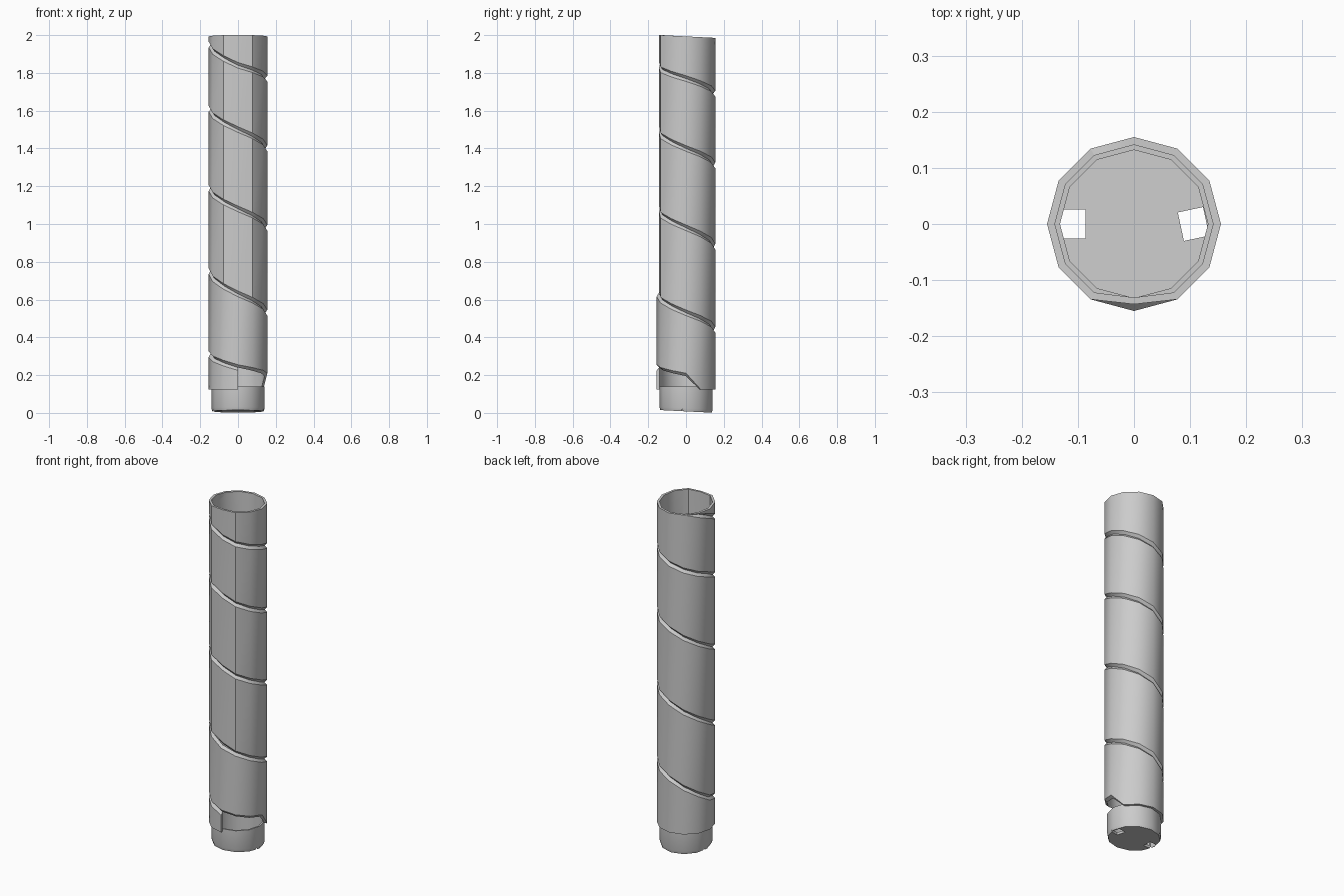
import bpy, bmesh, math
from mathutils import Matrix, Vector

if "Cube" in bpy.data.objects:
    bpy.data.objects.remove(bpy.data.objects["Cube"])

# Height of the helical seam at unwrapped angles (90 degree steps, descending)
SEAM = [2.04, 1.95, 1.84, 1.77, 1.69, 1.61, 1.50, 1.40, 1.31, 1.19, 1.08, 0.98,
        0.88, 0.75, 0.63, 0.53, 0.44, 0.31, 0.24, 0.195]


def seam(deg):
    t = (deg - 90) / 90
    if t < 0:
        return 3.0
    if t > len(SEAM) - 1:
        return 0.0
    i = min(int(t), len(SEAM) - 2)
    return SEAM[i] + (SEAM[i + 1] - SEAM[i]) * (t - i)


def finish(name, bm):
    bmesh.ops.recalc_face_normals(bm, faces=bm.faces[:])
    me = bpy.data.meshes.new(name)
    bm.to_mesh(me)
    bm.free()
    ob = bpy.data.objects.new(name, me)
    bpy.context.collection.objects.link(ob)
    return ob


def smooth(ob):
    bpy.ops.object.select_all(action='DESELECT')
    ob.select_set(True)
    bpy.context.view_layer.objects.active = ob
    bpy.ops.object.shade_smooth_by_angle(angle=math.radians(35))


# Wound sleeve: one long band with bevelled edges that meet in a spiral groove
bm = bmesh.new()
previous = None
for deg in range(120, 2071, 30):
    a = math.radians(deg)
    flat = deg % 360 == 270 and deg <= 1350
    ro, ri = (0.143, 0.131) if flat else (0.155, 0.141)
    top = 1.993 - 0.05 * ro * math.sin(a)
    hi, lo = seam(deg - 360), seam(deg)
    hi_o, hi_i = min(hi - 0.015, top), min(hi, top)
    lo_o, lo_i = max(lo + 0.015, 0.125), max(lo, 0.125)
    lo_o, lo_i = min(lo_o, top - 0.004), min(lo_i, top - 0.004)
    section = [bm.verts.new((r * math.cos(a), r * math.sin(a), z))
               for r, z in ((ro, lo_o), (ro, hi_o), (ri, hi_i), (ri, lo_i))]
    if previous:
        for i in range(4):
            j = (i + 1) % 4
            bm.faces.new((previous[i], previous[j], section[j], section[i]))
    else:
        bm.faces.new(section)
    previous = section
bm.faces.new(previous)
smooth(finish("wound_sleeve", bm))

# End cup with a slightly tilted floor
bm = bmesh.new()
rings = []
for r, z, tilt in ((0.132, 0.022, 1), (0.132, 0.14, 0), (0.141, 0.14, 0),
                   (0.141, 0.025, 1), (0.136, 0.008, 1)):
    ring = []
    for k in range(12):
        a = math.radians(30 * k)
        y = r * math.sin(a)
        ring.append(bm.verts.new((r * math.cos(a), y, z - 0.05 * y * tilt)))
    rings.append(ring)
for low, high in zip(rings, rings[1:]):
    for k in range(12):
        n = (k + 1) % 12
        bm.faces.new((low[k], low[n], high[n], high[k]))
bm.faces.new(rings[0])
bm.faces.new(rings[-1])
cup = finish("end_cup", bm)

# Two square slots through the floor
for x, turn in ((-0.109, 0), (0.106, 12)):
    bm = bmesh.new()
    bmesh.ops.create_cube(bm, size=1, matrix=Matrix.LocRotScale(
        Vector((x, 0, 0)), Matrix.Rotation(math.radians(turn), 3, 'Z').to_quaternion(),
        Vector((0.046, 0.052, 0.1))))
    cutter = finish("slot_cutter", bm)
    cutter.hide_render = True
    mod = cup.modifiers.new("slot", 'BOOLEAN')
    mod.object = cutter
    mod.operation = 'DIFFERENCE'
    mod.solver = 'EXACT'
    bpy.context.view_layer.objects.active = cup
    bpy.ops.object.modifier_apply(modifier=mod.name)
    bpy.data.objects.remove(cutter)
smooth(cup)
